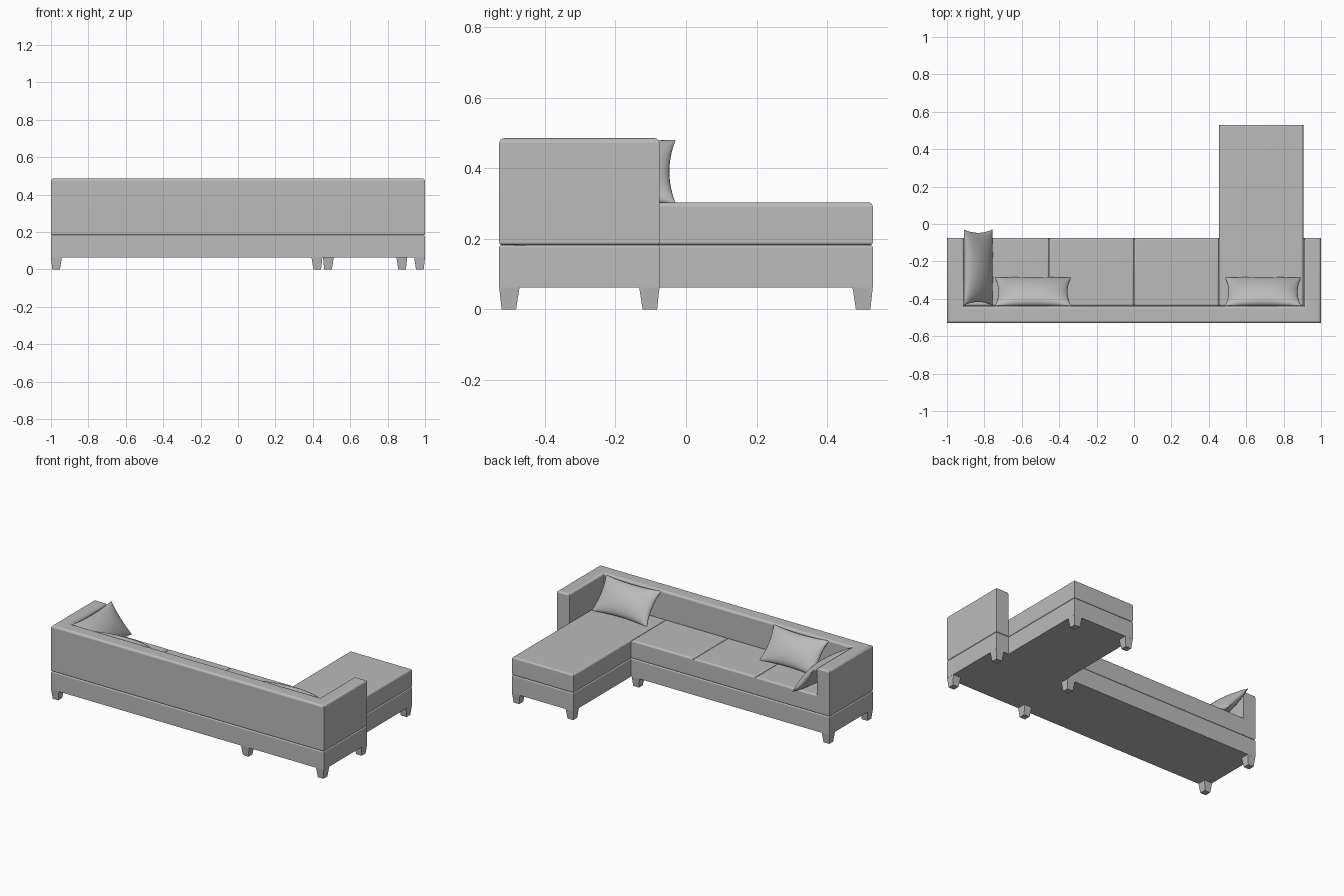
import bpy, bmesh, math
from mathutils import Matrix, Vector

cube = bpy.data.objects.get("Cube")
if cube:
    bpy.data.objects.remove(cube, do_unlink=True)

fabric = bpy.data.materials.new("grey fabric")
fabric.use_nodes = True
GREY = (0.5, 0.5, 0.5, 1)
fabric.diffuse_color = GREY
fabric.node_tree.nodes["Principled BSDF"].inputs["Base Color"].default_value = GREY


def finish(bm, name, smooth=True):
    bmesh.ops.recalc_face_normals(bm, faces=bm.faces)
    mesh = bpy.data.meshes.new(name)
    bm.to_mesh(mesh)
    bm.free()
    mesh.materials.append(fabric)
    ob = bpy.data.objects.new(name, mesh)
    bpy.context.collection.objects.link(ob)
    if smooth:
        bpy.ops.object.select_all(action='DESELECT')
        ob.select_set(True)
        bpy.context.view_layer.objects.active = ob
        bpy.ops.object.shade_smooth_by_angle(angle=math.radians(40))
    return ob


def slab(name, outline, z0, z1, top=0.0, bottom=0.0):
    """Upright prism whose top and bottom rims are rounded, corners left crisp."""
    bm = bmesh.new()
    base = bm.faces.new([bm.verts.new((x, y, z0)) for x, y in outline])
    out = bmesh.ops.extrude_face_region(bm, geom=[base])
    for v in out["geom"]:
        if isinstance(v, bmesh.types.BMVert):
            v.co.z = z1
    for z, radius in ((z1, top), (z0, bottom)):
        rim = [e for e in bm.edges if all(abs(v.co.z - z) < 1e-5 for v in e.verts)]
        if radius:
            bmesh.ops.bevel(bm, geom=rim, offset=radius, segments=4, profile=0.5, affect='EDGES')
    ob = finish(bm, name)
    ob.modifiers.new("even shading", 'WEIGHTED_NORMAL').keep_sharp = True
    return ob


def rect(x0, x1, y0, y1):
    return [(x0, y0), (x1, y0), (x1, y1), (x0, y1)]


BACK, FRONT, END = -0.53, -0.075, 0.53      # depth of sofa and chaise
ARM, REST = 0.908, -0.438                   # inner faces of arms and backrest
C0, C1 = 0.454, 0.905                       # chaise sides

# L-shaped base
slab("base", [(-1, BACK), (1, BACK), (1, FRONT), (C1, FRONT), (C1, END),
              (C0, END), (C0, FRONT), (-1, FRONT)], 0.063, 0.183, top=0.008)

# Backrest and arms in one U
slab("backrest_and_arms", [(-1, BACK), (1, BACK), (1, FRONT), (ARM, FRONT), (ARM, REST),
                           (-ARM, REST), (-ARM, FRONT), (-1, FRONT)],
     0.183, 0.486, top=0.015, bottom=0.008)

# Seat cushions and the long chaise cushion
for i in range(3):
    x = -ARM + i * C0
    slab(f"seat_cushion_{i + 1}", rect(x, x + C0, REST, FRONT), 0.183, 0.304, 0.013, 0.008)
slab("chaise_cushion", rect(C0, C1, REST, END), 0.183, 0.304, 0.013, 0.008)


# Tapered legs, each placed by its outer corner and the direction it runs inward
def leg(name, x, y, dx, dy):
    bm = bmesh.new()
    rings = []
    for z, a, b in ((0, 0.007, 0.048), (0.065, 0, 0.058)):
        rings.append([bm.verts.new((x + dx * p, y + dy * q, z)) for p, q in rect(a, b, a, b)])
    low, high = rings
    bm.faces.new(low)
    bm.faces.new(high)
    for i in range(4):
        j = (i + 1) % 4
        bm.faces.new((low[i], low[j], high[j], high[i]))
    finish(bm, name, smooth=False)


for label, x, dx in (("right", -1, 1), ("middle", C0 - 0.003, -1), ("left", 1, -1)):
    leg(f"{label}_rear_leg", x, BACK, dx, 1)
    leg(f"{label}_front_leg", x, FRONT, dx, -1)
leg("chaise_inner_leg", C0, END, 1, -1)
leg("chaise_outer_leg", C1, END, -1, -1)


# Puffy throw pillows with pinched corners
def pillow(name, location, turn, n=20):
    width, height, puff = 0.203, 0.118, 0.05
    bm = bmesh.new()
    for side in (1, -1):
        grid = []
        for i in range(n + 1):
            u = -math.cos(math.pi * i / n)
            row = []
            for j in range(n + 1):
                v = -math.cos(math.pi * j / n)
                dome = math.sqrt(max(0, (1 - u * u) * (1 - v * v)))
                row.append(bm.verts.new((u * width * (1 - 0.09 * (1 - v * v)),
                                         side * puff * dome,
                                         v * height * (1 - 0.1 * (1 - u * u)))))
            grid.append(row)
        for i in range(n):
            for j in range(n):
                bm.faces.new((grid[i][j], grid[i + 1][j], grid[i + 1][j + 1], grid[i][j + 1]))
    bmesh.ops.remove_doubles(bm, verts=bm.verts, dist=1e-5)
    ob = finish(bm, name)
    lean = Matrix.Rotation(math.radians(40), 4, 'X')
    ob.matrix_world = (Matrix.Translation(Vector(location))
                       @ Matrix.Rotation(math.radians(turn), 4, 'Z') @ lean)


pillow("right_back_pillow", (-0.54, -0.362, 0.391), 0)
pillow("left_back_pillow", (0.69, -0.362, 0.391), 0)
pillow("arm_pillow", (-0.833, -0.232, 0.391), -90)
